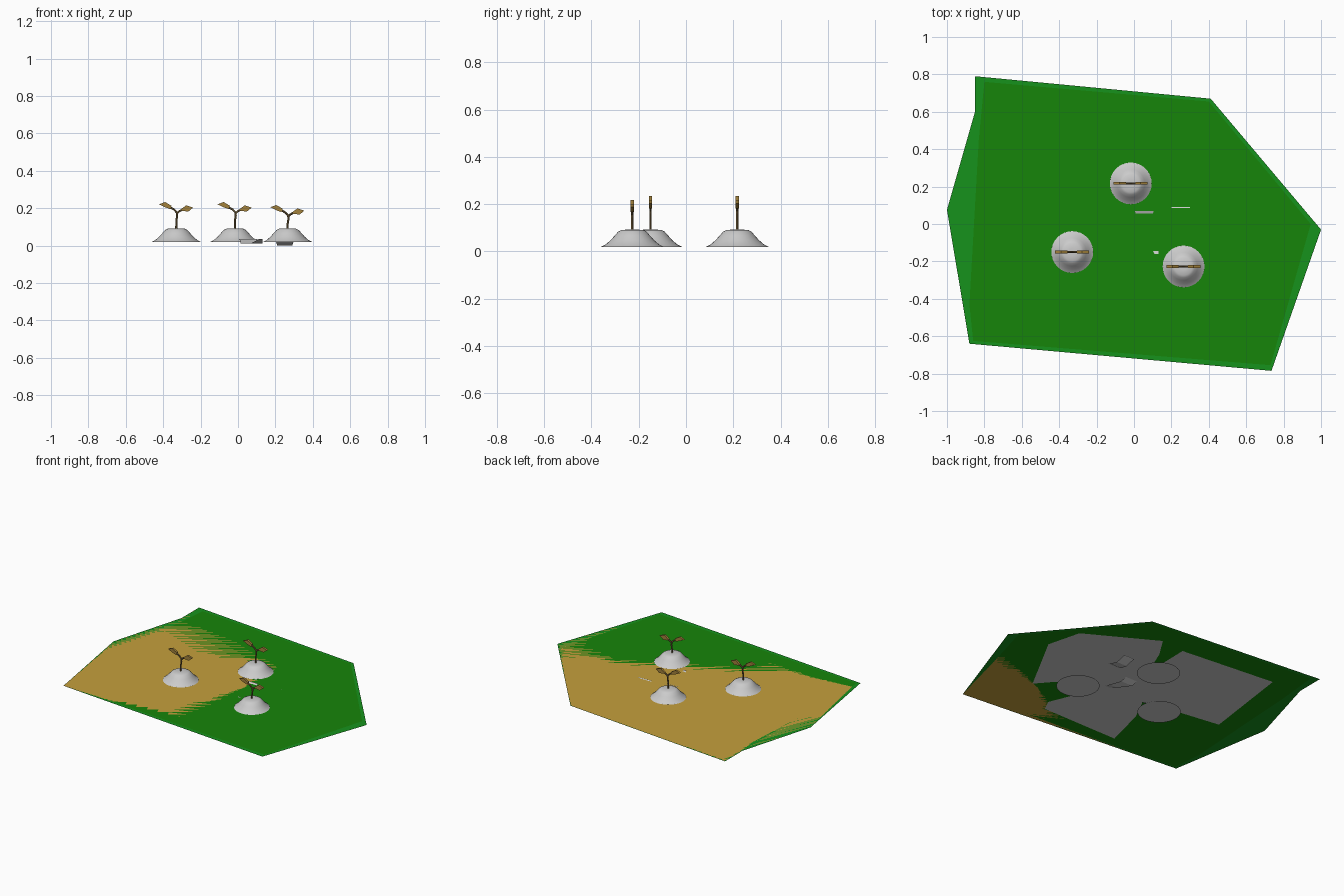
import bpy, bmesh, math
from mathutils import Vector

if "Cube" in bpy.data.objects:
    bpy.data.objects.remove(bpy.data.objects["Cube"])


def material(name, rgb):
    m = bpy.data.materials.new(name)
    m.diffuse_color = (*rgb, 1)
    m.use_nodes = True
    m.node_tree.nodes["Principled BSDF"].inputs["Base Color"].default_value = m.diffuse_color
    return m


GRASS = material("grass", (0.008, 0.235, 0.003))
RIM = material("grass_rim", (0.008, 0.29, 0.012))
SOIL = material("soil", (0.56, 0.35, 0.045))
LEAF = material("leaf", (0.36, 0.22, 0.045))
STEM = material("stem", (0.18, 0.12, 0.045))
GROUND_Z = 0.03


def finish(name, bm, *mats):
    mesh = bpy.data.meshes.new(name)
    bm.to_mesh(mesh)
    bm.free()
    for m in mats:
        mesh.materials.append(m)
    ob = bpy.data.objects.new(name, mesh)
    bpy.context.collection.objects.link(ob)
    return ob


def flat_sheet(name, pts, z, *mats):
    bm = bmesh.new()
    f = bm.faces.new([bm.verts.new((x, y, z)) for x, y in pts])
    f.normal_update()
    if f.normal.z < 0:
        f.normal_flip()
    return finish(name, bm, *mats)


# Ground: grass and soil layers sharing one outline
outer = [(-0.85, 0.79), (0.41, 0.67), (1, -0.03), (0.735, -0.785),
         (-0.88, -0.64), (-1, 0.075), (-0.85, 0.6)]
inner = [(-0.80, 0.76), (0.40, 0.655), (0.945, 0), (0.73, -0.755),
         (-0.86, -0.625), (-0.88, -0.43), (-0.83, 0.45)]

bm = bmesh.new()
vo = [bm.verts.new((x, y, GROUND_Z)) for x, y in outer]
vi = [bm.verts.new((x, y, GROUND_Z)) for x, y in inner]
bm.faces.new(vi[::-1])
for i in range(7):
    j = (i + 1) % 7
    bm.faces.new((vo[j], vo[i], vi[i], vi[j])).material_index = 1
finish("grass_layer", bm, GRASS, RIM)
flat_sheet("soil_layer", outer, GROUND_Z, SOIL)

# Grey patches under the ground, meeting in the middle
patches = [
    [(0.73, 0.04), (0.67, 0.27), (0.21, 0.53), (0.12, 0.39), (0, 0.1),
     (0.05, -0.05), (0.40, -0.295), (0.49, -0.40)],
    [(0.036, 0.514), (-0.643, 0.58), (-0.728, -0.044), (-0.235, -0.116),
     (0, 0), (0.05, 0.2), (0.033, 0.35)],
    [(0.23, -0.59), (-0.34, -0.595), (-0.265, -0.30), (-0.18, -0.13),
     (0, 0), (0.1, -0.08), (0.2, -0.34), (0.27, -0.51)],
    [(0.06, 0.25), (-0.22, 0), (-0.24, -0.12), (0.18, -0.25), (0.25, -0.15)],
]
for k, pts in enumerate(patches):
    flat_sheet(f"under_patch_{k + 1}", pts, 0.0265 - 0.0005 * k)


# Small curled strips breaking the surface
def strip(name, path):
    bm = bmesh.new()
    rows = [[bm.verts.new((x + s * w / 2, y, z)) for s in (-1, 1)]
            for x, y, z, w in path]
    for a, b in zip(rows, rows[1:]):
        bm.faces.new((a[0], a[1], b[1], b[0]))
    return finish(name, bm)


strip("curl_strip_1", [(0.12, -0.16, 0.034, 0.02), (0.10, -0.08, 0.012, 0.06),
                       (0.06, 0, 0.010, 0.09), (0.055, 0.05, 0.028, 0.09),
                       (0.055, 0.07, 0.036, 0.1)])
strip("curl_strip_2", [(0.25, 0.085, 0.033, 0.1), (0.25, 0.12, 0.014, 0.09),
                       (0.25, 0.18, 0.0, 0.08), (0.25, 0.25, 0.02, 0.08)])


# Mounds: revolved profile with a closed base
def mound(name, cx, cy, seg=32):
    profile = [(0.135, 0.018), (0.113, 0.029), (0.092, 0.047), (0.075, 0.066),
               (0.06, 0.083), (0.047, 0.090), (0.02, 0.092)]
    bm = bmesh.new()
    rings = [[bm.verts.new((cx + r * math.cos(2 * math.pi * i / seg),
                            cy + r * math.sin(2 * math.pi * i / seg), z))
              for i in range(seg)] for r, z in profile]
    for a, b in zip(rings, rings[1:]):
        for i in range(seg):
            j = (i + 1) % seg
            bm.faces.new((a[i], a[j], b[j], b[i])).smooth = True
    bm.faces.new(rings[0][::-1])
    bm.faces.new(rings[-1]).smooth = True
    bm.normal_update()
    for e in bm.edges:
        if len(e.link_faces) == 2 and e.calc_face_angle(0) > 0.8:
            e.smooth = False
    return finish(name, bm)


# Sprouts: bent tube stems and thick flat leaves
def tube(bm, path, r, n=6):
    rings = []
    for i, p in enumerate(path):
        d = Vector(path[min(i + 1, len(path) - 1)]) - Vector(path[max(i - 1, 0)])
        d.normalize()
        side = d.cross(Vector((0, 1, 0))).normalized()
        rings.append([bm.verts.new(Vector(p) + r * (math.cos(a) * side + math.sin(a) * Vector((0, 1, 0))))
                      for a in (2 * math.pi * k / n for k in range(n))])
    for a, b in zip(rings, rings[1:]):
        for k in range(n):
            bm.faces.new((a[k], a[(k + 1) % n], b[(k + 1) % n], b[k]))
    bm.faces.new(rings[0])
    bm.faces.new(rings[-1])


def leaf(bm, pts, cx, cy, dz, t=0.007):
    f = bm.faces.new([bm.verts.new((cx + x, cy - t, z + dz)) for x, z in pts])
    ext = bmesh.ops.extrude_face_region(bm, geom=[f], use_keep_orig=True)
    bmesh.ops.translate(bm, vec=(0, 2 * t, 0),
                        verts=[v for v in ext["geom"] if isinstance(v, bmesh.types.BMVert)])


def sprout(k, cx, cy, dz):
    bm = bmesh.new()
    for path in ([(0, 0.085), (0, 0.13), (0.005, 0.16), (0.002, 0.178), (-0.012, 0.193), (-0.03, 0.203)],
                 [(0.004, 0.172), (0.015, 0.183), (0.032, 0.192)]):
        tube(bm, [(cx + x, cy, z + (dz if z > 0.1 else 0)) for x, z in path], 0.0055)
    bmesh.ops.recalc_face_normals(bm, faces=bm.faces)
    finish(f"stem_{k}", bm, STEM)
    bm = bmesh.new()
    leaf(bm, [(-0.092, 0.221), (-0.06, 0.233), (-0.026, 0.213), (-0.032, 0.195), (-0.06, 0.205)], cx, cy, dz)
    leaf(bm, [(0.024, 0.194), (0.053, 0.215), (0.09, 0.203), (0.064, 0.182), (0.03, 0.186)], cx, cy, dz)
    bmesh.ops.recalc_face_normals(bm, faces=bm.faces)
    finish(f"leaves_{k}", bm, LEAF)


for k, (x, y, dz) in enumerate([(-0.33, -0.15, 0), (-0.017, 0.217, 0), (0.265, -0.227, -0.016)], 1):
    mound(f"mound_{k}", x, y)
    sprout(k, x, y, dz)
